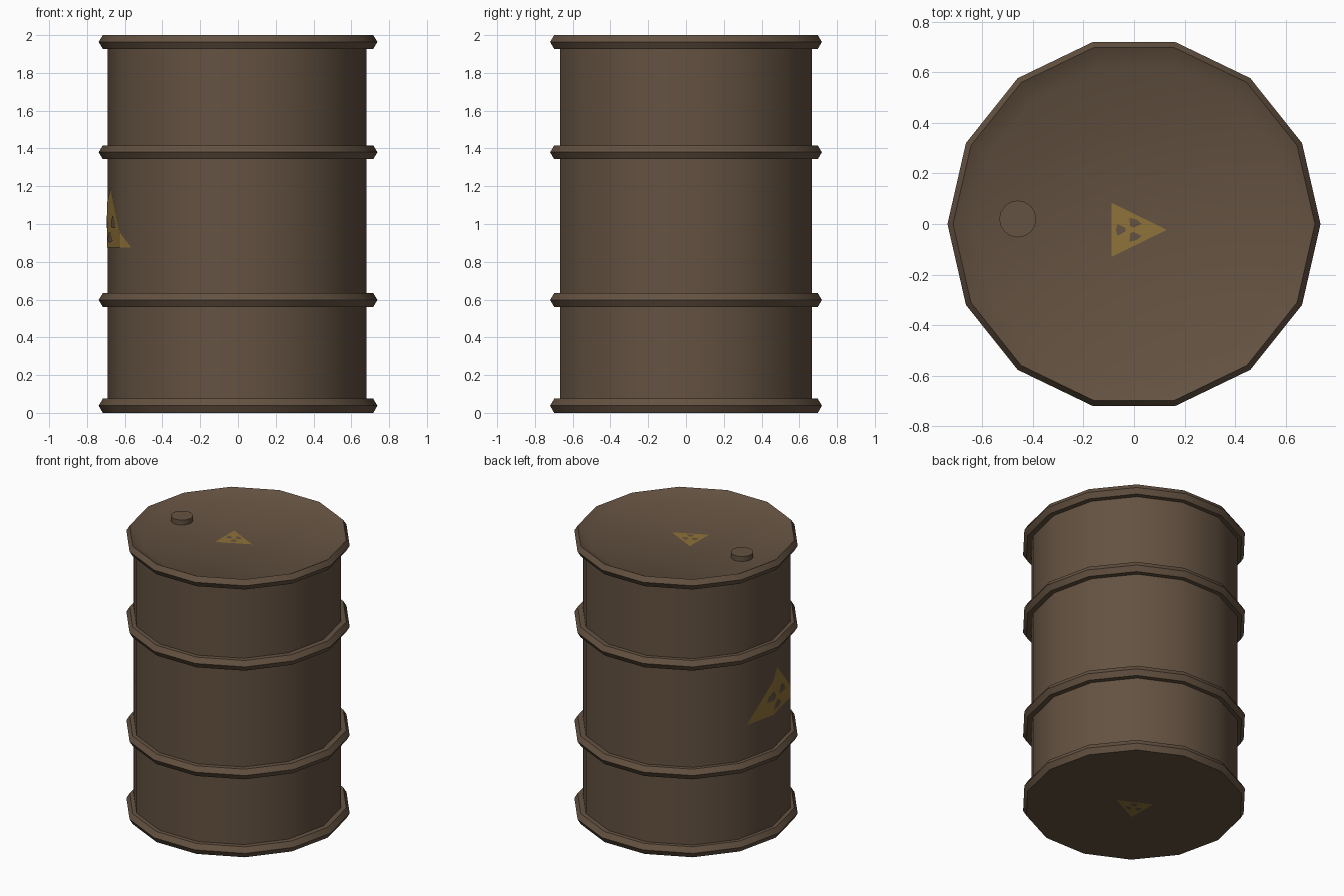
import bpy, bmesh, math
from mathutils import Vector

if "Cube" in bpy.data.objects:
    bpy.data.objects.remove(bpy.data.objects["Cube"])

SIDES = 14
BODY_R = 0.685
BODY_X = -0.005


def material(name, rgb):
    m = bpy.data.materials.new(name)
    m.diffuse_color = (*rgb, 1)
    m.use_nodes = True
    m.node_tree.nodes["Principled BSDF"].inputs["Base Color"].default_value = m.diffuse_color
    return m


brown = material("rusty brown", (0.127, 0.084, 0.053))
yellow = material("faded yellow", (0.275, 0.170, 0.040))


def finish(bm, name, mat, smooth=True):
    me = bpy.data.meshes.new(name)
    bm.to_mesh(me)
    bm.free()
    me.materials.append(mat)
    ob = bpy.data.objects.new(name, me)
    bpy.context.collection.objects.link(ob)
    if smooth:
        bpy.ops.object.select_all(action='DESELECT')
        ob.select_set(True)
        bpy.context.view_layer.objects.active = ob
        bpy.ops.object.shade_smooth_by_angle(angle=math.radians(28))
    return ob


def lathe(name, profile, sides=SIDES, x=0, y=0, cap_start=False, cap_end=False):
    """Spin (radius, z) points, listed bottom to top, around a vertical axis."""
    bm = bmesh.new()
    rings = []
    for r, z in profile:
        rings.append([bm.verts.new((x + r * math.cos(2 * math.pi * i / sides),
                                    y + r * math.sin(2 * math.pi * i / sides), z))
                      for i in range(sides)])
    for a, b in zip(rings, rings[1:]):
        for i in range(sides):
            j = (i + 1) % sides
            bm.faces.new((a[i], a[j], b[j], b[i]))
    if cap_start:
        bm.faces.new(rings[0][::-1])
    if cap_end:
        bm.faces.new(rings[-1])
    return finish(bm, name, brown)


# Drum wall
lathe("drum_body", [(BODY_R, 0.03), (BODY_R, 1.96)], x=BODY_X)

# Bottom rim with flat base, two hoops, top rim with sunken lid
OUT, EDGE, IN = 0.738, 0.716, 0.67
lathe("bottom_rim", [(EDGE, 0), (OUT, 0.038), (EDGE, 0.075), (IN, 0.075)], cap_start=True)
for name, z in (("lower_hoop", 0.561), ("upper_hoop", 1.343)):
    lathe(name, [(IN, z), (EDGE, z), (OUT, z + 0.037), (EDGE, z + 0.073), (IN, z + 0.073)])
lathe("top_rim_and_lid", [(IN, 1.927), (EDGE, 1.927), (OUT, 1.964), (EDGE, 2.0),
                          (0.635, 1.96)], cap_end=True)

# Filler cap
lathe("filler_cap", [(0.073, 1.95), (0.073, 1.996)], sides=16, x=-0.46, y=0.02, cap_end=True)


# Warning sign outlines: u across in -0.5..0.5, v up in 0..1
TRIANGLE = [(-0.5, 0), (0.5, 0), (0, 1)]


def blade(angle):
    pts = []
    for r, offs in ((0.08, (-26, 26)), (0.25, (30, 0, -30))):
        for o in offs:
            a = math.radians(angle + o)
            pts.append((r * math.cos(a) * 0.87, 0.33 + r * math.sin(a)))
    return pts


BLADES = [blade(a) for a in (30, 150, 270)]


def sign(name, place, outlines, mat, cuts=()):
    """Thin decal: flat outlines cut at the given u values, then placed on a surface."""
    bm = bmesh.new()
    for pts in outlines:
        bm.faces.new([bm.verts.new((u, v, 0)) for u, v in pts])
    for c in cuts:
        bmesh.ops.bisect_plane(bm, geom=bm.verts[:] + bm.edges[:] + bm.faces[:],
                               plane_co=(c, 0, 0), plane_no=(1, 0, 0))
    for v in bm.verts:
        v.co = place(v.co.x, v.co.y)
    # turn faces outward from the drum centre
    bm.normal_update()
    for f in bm.faces:
        if f.normal.dot(f.calc_center_median() - Vector((0, 0, 1))) < 0:
            f.normal_flip()
    return finish(bm, name, mat, smooth=False)


def on_disc(z):
    return lambda u, v: Vector((-0.09 + 0.22 * v, -0.023 - 0.215 * u, z))


SIGN_W, SIGN_Y = 0.60, -0.072
STEP = 2 * math.pi / SIDES
CORNERS = [(BODY_R * math.cos(k * STEP), BODY_R * math.sin(k * STEP)) for k in range(3)]


def on_wall(lift):
    def place(u, v):
        y = SIGN_Y + u * SIGN_W
        (x0, y0), (x1, y1) = CORNERS[:2] if abs(y) <= CORNERS[1][1] else CORNERS[1:]
        x = x0 + (x1 - x0) * (abs(y) - y0) / (y1 - y0)
        return Vector((BODY_X - x - lift, y, 0.875 + 0.315 * v))
    return place


wall_cuts = [(y - SIGN_Y) / SIGN_W for y in (0, -CORNERS[1][1])]
for spot, low, high, cuts in (("lid", on_disc(1.962), on_disc(1.964), ()),
                              ("base", on_disc(-0.001), on_disc(-0.002), ()),
                              ("wall", on_wall(0.003), on_wall(0.006), wall_cuts)):
    sign(spot + "_warning_triangle", low, [TRIANGLE], yellow, cuts)
    sign(spot + "_warning_blades", high, BLADES, brown, cuts)
